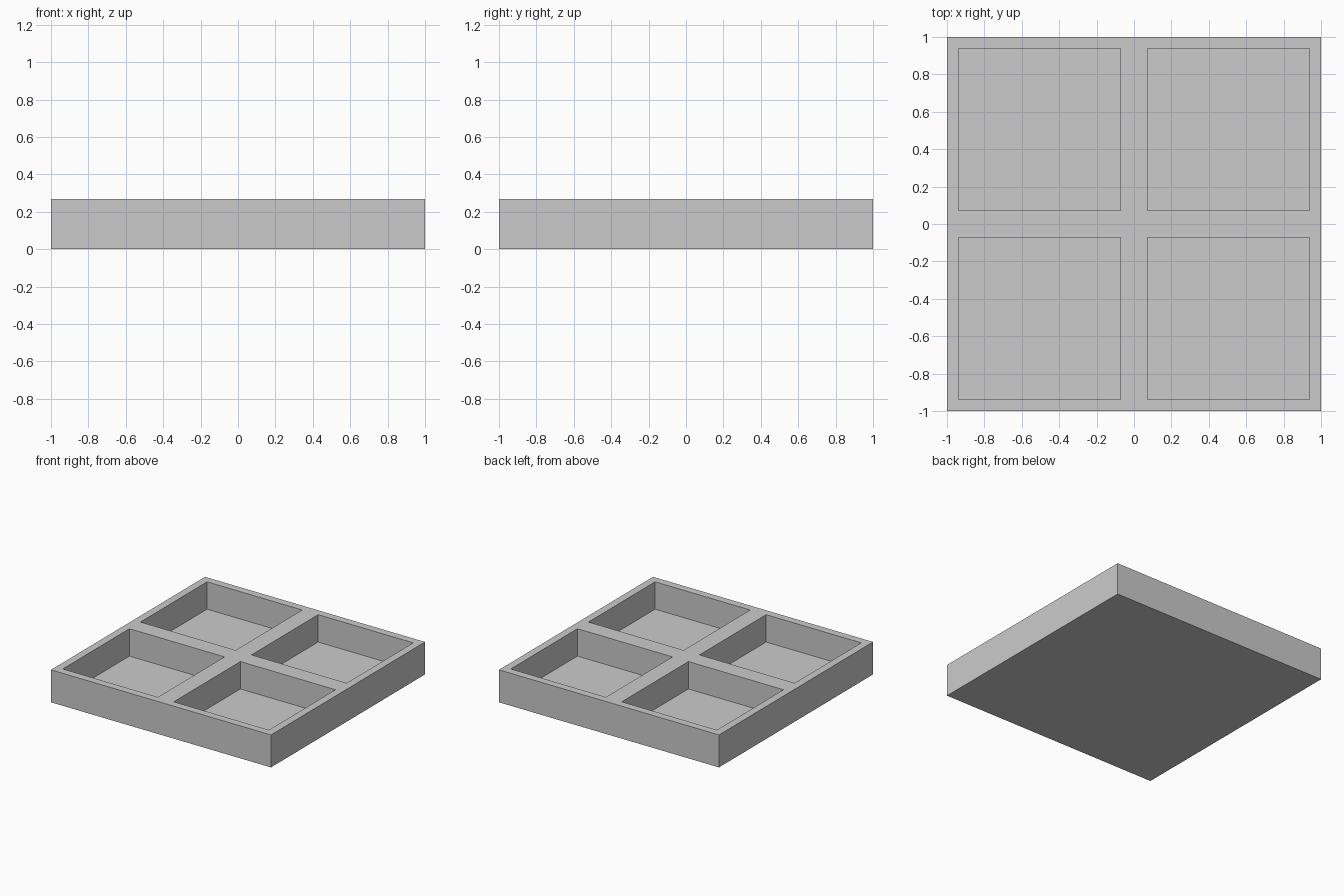
import bpy, bmesh
from mathutils import Matrix, Vector

cube = bpy.data.objects.get("Cube")
if cube:
    bpy.data.objects.remove(cube, do_unlink=True)

HEIGHT = 0.267
FLOOR = 0.042
INNER, OUTER = 0.072, 0.937   # compartment edges measured from the centre

# Plain grey material
grey = bpy.data.materials.new("plain_grey")
grey.use_nodes = True
colour = (0.6, 0.6, 0.6, 1)
grey.diffuse_color = colour
grey.node_tree.nodes["Principled BSDF"].inputs["Base Color"].default_value = colour

# Solid block resting on the ground
bm = bmesh.new()
bmesh.ops.create_cube(bm, size=1, matrix=Matrix.Translation((0, 0, HEIGHT / 2))
                      @ Matrix.Diagonal((2, 2, HEIGHT, 1)))

# Slice the top along the walls and the central cross divider
for axis in (Vector((1, 0, 0)), Vector((0, 1, 0))):
    for offset in (-OUTER, -INNER, INNER, OUTER):
        bmesh.ops.bisect_plane(bm, geom=bm.verts[:] + bm.edges[:] + bm.faces[:],
                               plane_co=axis * offset, plane_no=axis)


def is_compartment(face):
    c = face.calc_center_median()
    return face.normal.z > 0.5 and all(INNER < abs(v) < OUTER for v in c.xy)


# Sink the four compartments
bm.normal_update()
wells = [f for f in bm.faces if is_compartment(f)]
sunk = bmesh.ops.extrude_discrete_faces(bm, faces=wells)["faces"]
bmesh.ops.translate(bm, verts=list({v for f in sunk for v in f.verts}),
                    vec=(0, 0, FLOOR - HEIGHT))

# Merge the flat leftovers and finish the tray
bmesh.ops.remove_doubles(bm, verts=bm.verts[:], dist=0.0001)
bmesh.ops.recalc_face_normals(bm, faces=bm.faces[:])
mesh = bpy.data.meshes.new("divided_tray")
bm.to_mesh(mesh)
bm.free()
mesh.materials.append(grey)
tray = bpy.data.objects.new("divided_tray", mesh)
bpy.context.collection.objects.link(tray)
